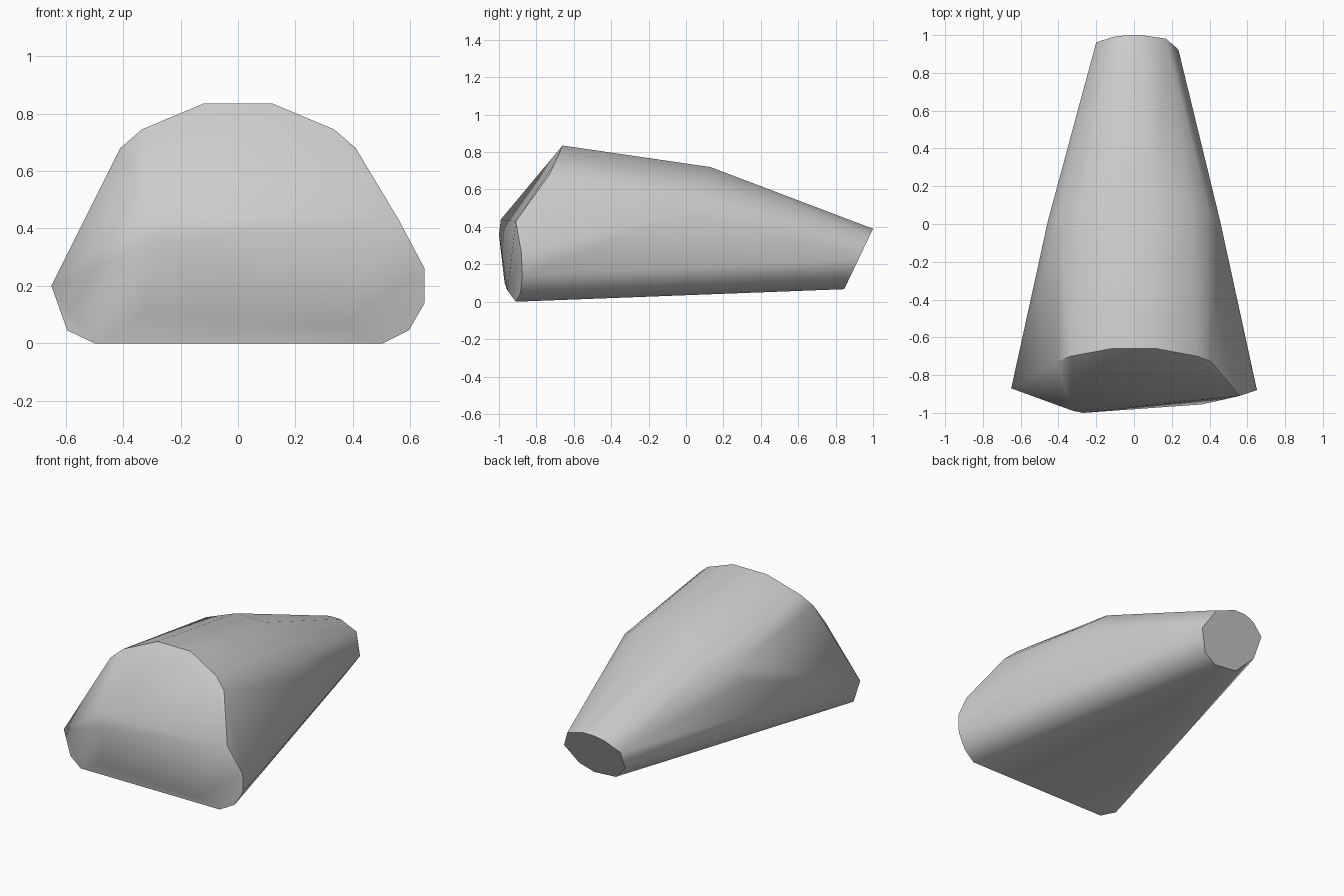
import bpy
import bmesh
from math import radians

old = bpy.data.objects.get("Cube")
if old:
    bpy.data.objects.remove(old, do_unlink=True)


def mirrored(points):
    """Return the points together with their copies across x = 0."""
    return points + [(-x, y, z) for x, y, z in points]


# Sloping brow and the lower corners of the wide front
brow = mirrored([(.12, -.66, .835), (.335, -.70, .745), (.41, -.73, .68)])
left_corner = [(.56, -.91, .43), (.65, -.88, .26), (.65, -.875, .14),
               (.595, -.885, .045), (.505, -.91, 0), (.36, -.955, .06)]
right_corner = [(-.65, -.87, .2), (-.595, -.88, .045), (-.5, -.91, 0),
                (-.32, -.97, .1), (-.27, -1, .36), (-.32, -.99, .44)]

# Rounded middle arch
arch = mirrored([(.11, .13, .72), (.3, .1, .655), (.4, .06, .58), (.455, .02, .48)])

# Small slanted end at the back: each outline point lies on one sloping plane
outline = [(.04, .39), (.17, .35), (.235, .23), (.165, .11), (.07, .067),
           (-.09, .08), (-.19, .18), (-.2, .31), (-.11, .37), (-.04, .39)]
tail = [(x, 1 - (.39 - z) * .477, z) for x, z in outline]

# Wrap all sections in one faceted skin
bm = bmesh.new()
for co in brow + left_corner + right_corner + arch + tail:
    bm.verts.new(co)
hull = bmesh.ops.convex_hull(bm, input=bm.verts)
loose = [v for v in bm.verts if not v.link_faces]
bmesh.ops.delete(bm, geom=loose, context='VERTS')
bmesh.ops.dissolve_limit(bm, angle_limit=radians(2), verts=bm.verts, edges=bm.edges)
bmesh.ops.recalc_face_normals(bm, faces=bm.faces)
mesh = bpy.data.meshes.new("tapered_body")
bm.to_mesh(mesh)
bm.free()

body = bpy.data.objects.new("tapered_body", mesh)
bpy.context.collection.objects.link(body)

# Plain grey finish
grey = bpy.data.materials.new("plain_grey")
grey.use_nodes = True
colour = (.6, .6, .6, 1)
grey.diffuse_color = colour
grey.node_tree.nodes["Principled BSDF"].inputs["Base Color"].default_value = colour
mesh.materials.append(grey)

# Soft facets with crisp rims
bpy.ops.object.select_all(action='DESELECT')
body.select_set(True)
bpy.context.view_layer.objects.active = body
bpy.ops.object.shade_smooth_by_angle(angle=radians(50))
